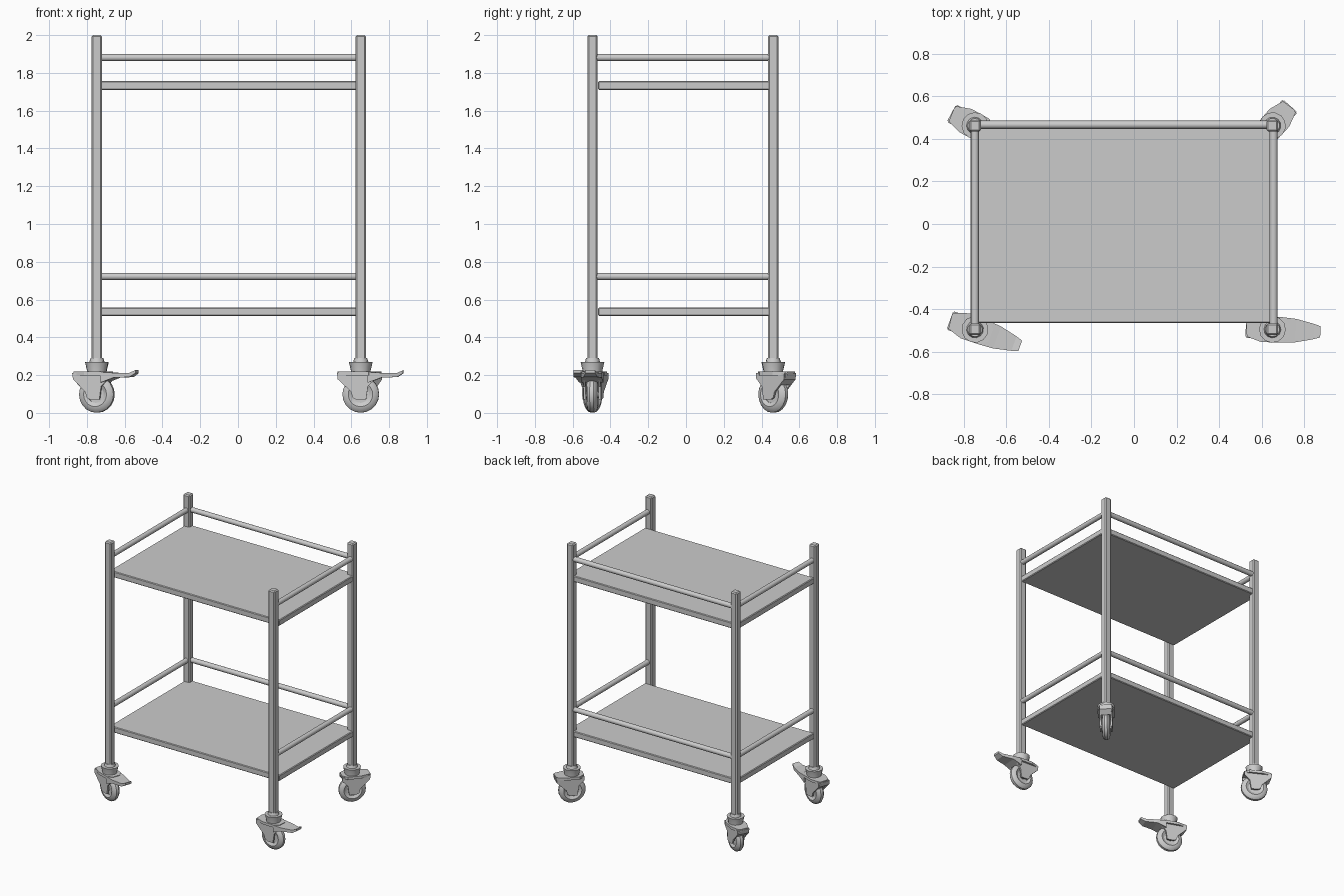
import bpy, bmesh
from math import radians, pi
from mathutils import Matrix, Vector

if "Cube" in bpy.data.objects:
    bpy.data.objects.remove(bpy.data.objects["Cube"])

XL, XR, YF, YB = -0.747, 0.65, -0.495, 0.462


def finish(name, bm, matrix=None, bevel=0, smooth=True):
    bmesh.ops.recalc_face_normals(bm, faces=bm.faces)
    me = bpy.data.meshes.new(name)
    bm.to_mesh(me)
    bm.free()
    if matrix:
        me.transform(matrix)
    if smooth:
        me.shade_smooth()
        me.set_sharp_from_angle(angle=radians(40))
    ob = bpy.data.objects.new(name, me)
    bpy.context.collection.objects.link(ob)
    if bevel:
        mod = ob.modifiers.new("bevel", 'BEVEL')
        mod.width = bevel
        mod.segments = 1
    return ob


def box(name, lo, hi, bevel=0):
    lo, hi = Vector(lo), Vector(hi)
    bm = bmesh.new()
    bmesh.ops.create_cube(bm, size=1)
    m = Matrix.Translation((lo + hi) / 2) @ Matrix.Diagonal((hi - lo).to_4d())
    return finish(name, bm, m, bevel, False)


def rod(name, a, b, r, sides=12):
    a, b = Vector(a), Vector(b)
    d = b - a
    bm = bmesh.new()
    bmesh.ops.create_cone(bm, cap_ends=True, segments=sides, radius1=r, radius2=r, depth=d.length)
    rot = d.to_track_quat('Z', 'Y').to_matrix().to_4x4()
    return finish(name, bm, Matrix.Translation((a + b) / 2) @ rot)


def prism(name, points, offset, matrix):
    # extrude a closed outline of 3D points along offset
    bm = bmesh.new()
    face = bm.faces.new([bm.verts.new(p) for p in points])
    new = bmesh.ops.extrude_face_region(bm, geom=[face], use_keep_orig=True)
    bmesh.ops.translate(bm, vec=offset, verts=[v for v in new["geom"] if isinstance(v, bmesh.types.BMVert)])
    return finish(name, bm, matrix, smooth=False)


def lathe(name, profile, sides, matrix, closed=False):
    # spin an (r, z) outline round z
    bm = bmesh.new()
    vs = [bm.verts.new((r, 0, z)) for r, z in profile]
    es = [bm.edges.new(p) for p in zip(vs, vs[1:])]
    if closed:
        es.append(bm.edges.new((vs[-1], vs[0])))
    bmesh.ops.spin(bm, geom=vs + es, cent=(0, 0, 0), axis=(0, 0, 1), angle=2 * pi, steps=sides)
    bmesh.ops.remove_doubles(bm, verts=bm.verts, dist=1e-5)
    return finish(name, bm, matrix)


def caster(tag, x, y, angle, brake):
    m = Matrix.Translation((x, y, 0)) @ Matrix.Rotation(radians(angle), 4, 'Z')
    # collar below the post
    lathe(tag + "_collar", [(0, .29), (.034, .29), (.04, .27), (.063, .27),
                            (.052, .222), (.052, .21), (0, .21)], 12, m)
    # fork: top plate, two side cheeks, drooping end hood
    prism(tag + "_fork_top", [(.125, -.028, .198), (.118, .04, .198), (.05, .062, .198), (-.045, .06, .198),
                              (-.08, .03, .198), (-.08, -.03, .198), (-.045, -.06, .198), (.05, -.062, .198),
                              (.118, -.04, .198)], (0, 0, .02), m)
    cheek = [(.12, .21), (.118, .178), (.05, .112), (.04, .08), (.02, .07), (-.03, .07),
             (-.04, .14), (-.08, .182), (-.08, .21)]
    for side, v in (("left", .034), ("right", -.046)):
        prism(f"{tag}_fork_{side}", [(u, v, z) for u, z in cheek], (0, .012, 0), m)
    prism(tag + "_fork_hood", [(.125, -.04, .21), (.12, -.04, .178), (.085, -.04, .148), (.085, -.04, .21)],
          (0, .08, 0), m)
    # wheel: rounded tyre and hub disc
    wm = m @ Matrix.Translation((0, 0, .098)) @ Matrix.Rotation(pi / 2, 4, 'X')
    lathe(tag + "_tyre", [(.045, -.018), (.065, -.029), (.085, -.024), (.097, -.01), (.097, .01),
                          (.085, .024), (.065, .029), (.045, .018)], 20, wm, True)
    lathe(tag + "_hub", [(0, -.034), (.018, -.034), (.02, -.014), (.05, -.014),
                         (.05, .014), (.02, .014), (.018, .034), (0, .034)], 16, wm)
    # foot brake pedal
    if brake:
        prism(tag + "_brake_pedal", [(-.04, -.058, .21), (-.04, -.058, .185), (-.04, .058, .185), (-.04, .058, .21)],
              (-.08, 0, 0), m)
        pedal = bpy.data.objects[tag + "_brake_pedal"]
        bm = bmesh.new()
        rings = []
        for u, w, lo, hi in ((-.04, .06, .16, .216), (-.11, .055, .186, .212), (-.195, .036, .19, .212),
                             (-.226, .026, .21, .226)):
            rings.append([bm.verts.new((u, s * w, z)) for s, z in ((-1, lo), (1, lo), (1, hi), (-1, hi))])
        for a, b in zip(rings, rings[1:]):
            for i in range(4):
                bm.faces.new((a[i], a[(i + 1) % 4], b[(i + 1) % 4], b[i]))
        bm.faces.new(rings[0])
        bm.faces.new(rings[-1])
        bpy.data.objects.remove(pedal)
        finish(tag + "_brake_pedal", bm, m, smooth=False)


# posts with casters
for tag, x, y, angle, brake in (("front_left", XL, YF, 160, True), ("front_right", XR, YF, 177, True),
                                ("back_left", XL, YB, 152, False), ("back_right", XR, YB, 48, False)):
    box(tag + "_post", (x - .0275, y - .0275, .27), (x + .0275, y + .0275, 2.0), .008)
    caster(tag + "_caster", x, y, angle, brake)

# trays, each with rails on three sides
for tag, z0, z1, zr in (("lower", .513, .558, .722), ("upper", 1.71, 1.756, 1.881)):
    box(tag + "_tray", (-.768, -.465, z0), (.675, .477, z1), .005)
    rod(tag + "_back_rail", (XL, YB + .004, zr), (XR, YB + .004, zr), .019)
    rod(tag + "_left_rail", (XL, YF, zr), (XL, YB, zr), .019)
    rod(tag + "_right_rail", (XR + .006, YF, zr), (XR + .006, YB, zr), .019)
